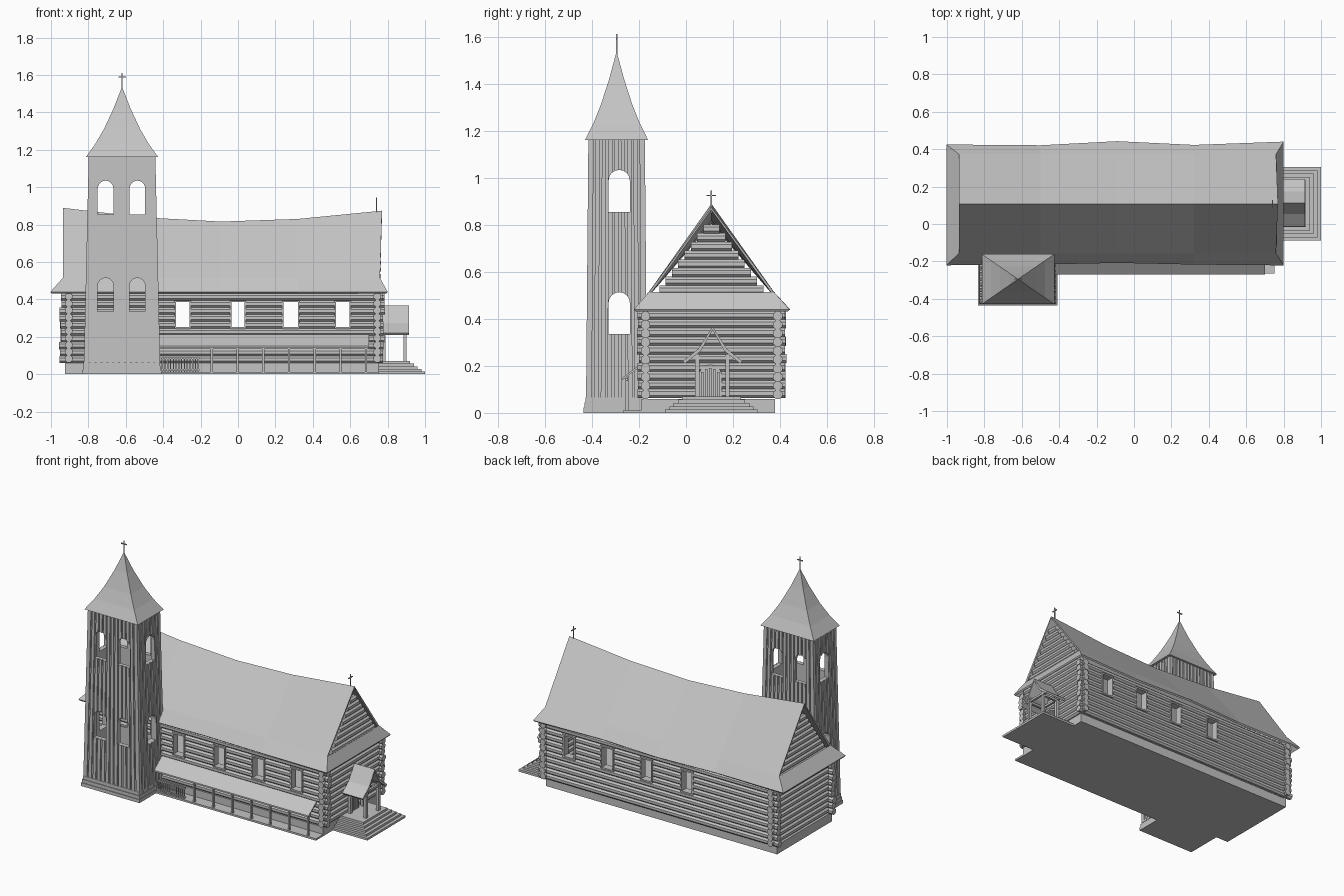
import bpy, bmesh, math, random
from mathutils import Matrix, Vector

if "Cube" in bpy.data.objects:
    bpy.data.objects.remove(bpy.data.objects["Cube"])

random.seed(4)
wood = bpy.data.materials.new("weathered_grey_wood")
wood.diffuse_color = (0.55, 0.55, 0.55, 1)
wood.use_nodes = True
wood.node_tree.nodes["Principled BSDF"].inputs["Base Color"].default_value = wood.diffuse_color
CY = 0.108                      # centre line of the nave
WX, WY = (-0.905, 0.745), (-0.172, 0.39)   # wall centre lines
PITCH, BASE = 0.037, 0.06


def finish(bm, name):
    bmesh.ops.recalc_face_normals(bm, faces=bm.faces)
    me = bpy.data.meshes.new(name)
    bm.to_mesh(me)
    bm.free()
    me.materials.append(wood)
    ob = bpy.data.objects.new(name, me)
    bpy.context.collection.objects.link(ob)
    return ob


def box(bm, x0, x1, y0, y1, z0, z1):
    m = Matrix.Translation(((x0 + x1) / 2, (y0 + y1) / 2, (z0 + z1) / 2)) @ \
        Matrix.Diagonal((x1 - x0, y1 - y0, z1 - z0, 1))
    bmesh.ops.create_cube(bm, size=1, matrix=m)


def log(bm, a, b, r=0.021, seg=8):
    a, b = Vector(a), Vector(b)
    d = b - a
    m = Matrix.Translation((a + b) / 2) @ d.to_track_quat('Z', 'Y').to_matrix().to_4x4() \
        @ Matrix.Rotation(math.pi / seg, 4, 'Z')
    bmesh.ops.create_cone(bm, cap_ends=True, segments=seg, radius1=r, radius2=r, depth=d.length, matrix=m)


def prism(bm, pts, vec):
    """Extrude a closed outline along a vector."""
    a = [bm.verts.new(p) for p in pts]
    b = [bm.verts.new(Vector(p) + Vector(vec)) for p in pts]
    n = len(pts)
    bm.faces.new(a)
    bm.faces.new(b[::-1])
    for i in range(n):
        bm.faces.new((a[i], a[(i + 1) % n], b[(i + 1) % n], b[i]))


def loft(bm, rows):
    """Skin a grid of open rows of points."""
    g = [[bm.verts.new(p) for p in r] for r in rows]
    for r, s in zip(g, g[1:]):
        for i in range(len(r) - 1):
            bm.faces.new((r[i], r[i + 1], s[i + 1], s[i]))
    return g


def arch(c, z0, z1, w):
    """Round-headed outline as (u, z) pairs."""
    r = w / 2
    return [(c - r, z0), (c + r, z0)] + [(c + r * math.cos(t * math.pi / 8),
            z1 - r + r * math.sin(t * math.pi / 8)) for t in range(9)]


def cross(name, x, y, z, h, along_x):
    bm = bmesh.new()
    box(bm, x - .003, x + .003, y - .003, y + .003, z, z + h)
    a, b = (.02, .003) if along_x else (.003, .02)
    box(bm, x - a, x + a, y - b, y + b, z + h - .024, z + h - .018)
    finish(bm, name)


# foundations
bm = bmesh.new()
box(bm, -0.925, 0.75, -0.19, 0.378, 0, BASE)
box(bm, -0.43, 0.75, -0.265, -0.18, 0, 0.012)
finish(bm, "foundation")
bm = bmesh.new()
for i, e in enumerate((0.0, 0.004, 0.008)):
    box(bm, -0.834 + e, -0.41 - e, -0.435 + e, -0.162 - e, i * .022, i * .022 + .022)
finish(bm, "tower_base")

# long log walls, interrupted by the windows
wins = [(-.335, -.255), (-.04, .04), (.24, .325), (.52, .60)]
bm = bmesh.new()
for y in WY:
    for k in range(10):
        z = BASE + PITCH * (k + .5)
        xs = [WX[0] - .045 + random.uniform(-.008, .008), WX[1] + .035 + random.uniform(-.006, .006)]
        if 5 <= k <= 8:
            xs[1:1] = [v for w in wins for v in w]
        for a, b in zip(xs[::2], xs[1::2]):
            log(bm, (a, y, z), (b, y, z))
finish(bm, "long_log_walls")

# end log walls
bm = bmesh.new()
for x in WX:
    for k in range(10):
        z = BASE + PITCH * (k + .5) + .004
        j = random.uniform(-.005, .005)
        log(bm, (x, WY[0] - .033 + j, z), (x, WY[1] + .033 + j, z))
finish(bm, "end_log_walls")

# gable logs above the end skirts
bm = bmesh.new()
for x in WX:
    for k in range(10, 22):
        z = BASE + PITCH * (k + .5)
        h = (0.86 - z - .02) / 1.386 - .008
        if h > .01:
            log(bm, (x, CY - h, z), (x, CY + h, z))
finish(bm, "gable_logs")

# window frames
bm = bmesh.new()
for y in WY:
    for a, b in wins:
        for x in (a, b):
            box(bm, x - .004, x + .004, y - .024, y + .024, .243, .395)
        for z in (.246, .390):
            box(bm, a, b, y - .024, y + .024, z - .005, z + .005)
finish(bm, "window_frames")

# sagging nave roof with end skirts
stations = [  # knee x, eave x, ridge x, ridge z, back eave y, front eave y
    (-.935, -1.0, -.935, .883, .422, -.218), (-.5, -.5, -.5, .832, .416, -.212),
    (-.09, -.09, -.09, .810, .438, -.203), (.32, .32, .32, .824, .418, -.212),
    (.757, .797, .77, .868, .437, -.218)]
rows = []
for kx, ex, rx, rz, yb, yf in stations:
    rows.append([(ex, yf, .436), (kx, CY - .262, .51), (rx, CY, rz), (kx, CY + .262, .51), (ex, yb, .436)])
bm = bmesh.new()
g = loft(bm, rows)
for r in (g[0], g[-1]):
    bm.faces.new((r[0], r[1], r[3], r[4]))
roof = finish(bm, "nave_roof")
s = roof.modifiers.new("thickness", 'SOLIDIFY')
s.thickness, s.offset = .012, 0
cross("gable_cross", .74, CY, .85, .095, False)

# side gallery: lean-to roof, posts, rail
bm = bmesh.new()
prism(bm, [(-.42, -.175, .222), (-.42, -.27, .150), (-.42, -.27, .140), (-.42, -.175, .210)], (1.12, 0, 0))
finish(bm, "gallery_roof")
bm = bmesh.new()
for i in range(7):
    x = -.14 + .1375 * i
    box(bm, x - .006, x + .006, -.257, -.245, .01, .152)
box(bm, -.42, .70, -.258, -.246, .136, .148)
finish(bm, "gallery_posts")
bm = bmesh.new()
for i in range(14):
    x = -.405 + .0148 * i
    box(bm, x - .003, x + .003, -.256, -.250, .01, .085)
box(bm, -.41, -.205, -.258, -.248, .08, .088)
box(bm, -.41, -.205, -.258, -.248, .02, .027)
finish(bm, "gallery_railing")

# entrance steps
bm = bmesh.new()
for i in range(5):
    h = .197 - .018 * i
    box(bm, .745, 1.0 - .02 * i, CY - h, CY + h, .014 * i, .014 * (i + 1))
finish(bm, "entrance_steps")

# entrance porch
bm = bmesh.new()
prof = [(-.122, .215), (-.055, .268), (0, .36), (.055, .268), (.122, .215)]
loft(bm, [[(x, CY + 0.005 + y, z) for y, z in prof] for x in (.765, .913)])
p = finish(bm, "porch_roof")
s = p.modifiers.new("thickness", 'SOLIDIFY')
s.thickness, s.offset = .014, 0
bm = bmesh.new()
for y in (CY - .06, CY + .068):
    for x in (.78, .893):
        box(bm, x - .009, x + .009, y - .009, y + .009, .07, .25)
    box(bm, .765, .905, y - .008, y + .008, .222, .236)
for x in (.78, .893):
    box(bm, x - .007, x + .007, CY - .085, CY + .093, .228, .242)
finish(bm, "porch_posts")

# arched door with planks
bm = bmesh.new()
prism(bm, [(.745, u, z) for u, z in arch(CY - .005, .07, .205, .1)], (.025, 0, 0))
finish(bm, "door_frame")
bm = bmesh.new()
for i in range(5):
    y = CY - .005 + (i - 2) * .017
    box(bm, .76, .777, y - .006, y + .006, .07, .19 - .004 * (i - 2) ** 2)
finish(bm, "door_planks")

# tower body: board-and-groove outline, tapered, then hollowed and pierced
TX, TY = -.62, -.295


def outline(hx, hy, z):
    pts, d = [], .007
    corners = [(-hx, -hy), (hx, -hy), (hx, hy), (-hx, hy)]
    for i, n in enumerate((13, 9, 13, 9)):
        a, b = Vector(corners[i]), Vector(corners[(i + 1) % 4])
        inn = Vector((-(b - a).y, (b - a).x)).normalized() * d
        pts.append(a)
        for k in range(1, n):
            for t, off in ((-.16, 0), (-.16, 1), (.16, 1), (.16, 0)):
                pts.append(a.lerp(b, (k + t) / n) + inn * off)
    return [(TX + q.x, TY + q.y, z) for q in pts]


bm = bmesh.new()
lo = [bm.verts.new(q) for q in outline(.204, .130, .05)]
hi = [bm.verts.new(q) for q in outline(.178, .120, 1.165)]
bm.faces.new(lo)
bm.faces.new(hi)
for i in range(len(lo)):
    j = (i + 1) % len(lo)
    bm.faces.new((lo[i], lo[j], hi[j], hi[i]))
tower = finish(bm, "tower_body")

cutters = []
bm = bmesh.new()
box(bm, TX - .155, TX + .155, TY - .095, TY + .095, .09, 1.14)
cutters.append(finish(bm, "hollow_cutter"))
bm = bmesh.new()
bm2 = bmesh.new()
for z0 in (.335, .855):
    for c in (-.708, -.538):
        prism(bm, [(u, TY - .3, z) for u, z in arch(c, z0, z0 + .18, .084)], (0, .6, 0))
    prism(bm2, [(TX - .4, u, z) for u, z in arch(-.284, z0, z0 + .178, .09)], (.8, 0, 0))
cutters += [finish(bm, "front_window_cutter"), finish(bm2, "side_window_cutter")]
for c in cutters:
    c.hide_render = True
    m = tower.modifiers.new(c.name, 'BOOLEAN')
    m.operation, m.solver, m.object = 'DIFFERENCE', 'EXACT', c
bpy.context.view_layer.update()
tower.data = bpy.data.meshes.new_from_object(tower.evaluated_get(bpy.context.evaluated_depsgraph_get()))
tower.modifiers.clear()
for c in cutters:
    bpy.data.objects.remove(c)

# concave tower spire
bm = bmesh.new()
rows = []
for z, f in ((1.16, 1), (1.23, .74), (1.31, .5), (1.42, .235), (1.535, .004)):
    rows.append([(TX + sx * .194 * f, TY + sy * .134 * f, z)
                 for sx, sy in ((-1, -1), (1, -1), (1, 1), (-1, 1), (-1, -1))])
g = loft(bm, rows)
bm.faces.new(g[0][:4])
bmesh.ops.remove_doubles(bm, verts=bm.verts, dist=.0001)
finish(bm, "tower_spire")
cross("tower_cross", TX, TY, 1.525, .085, True)
